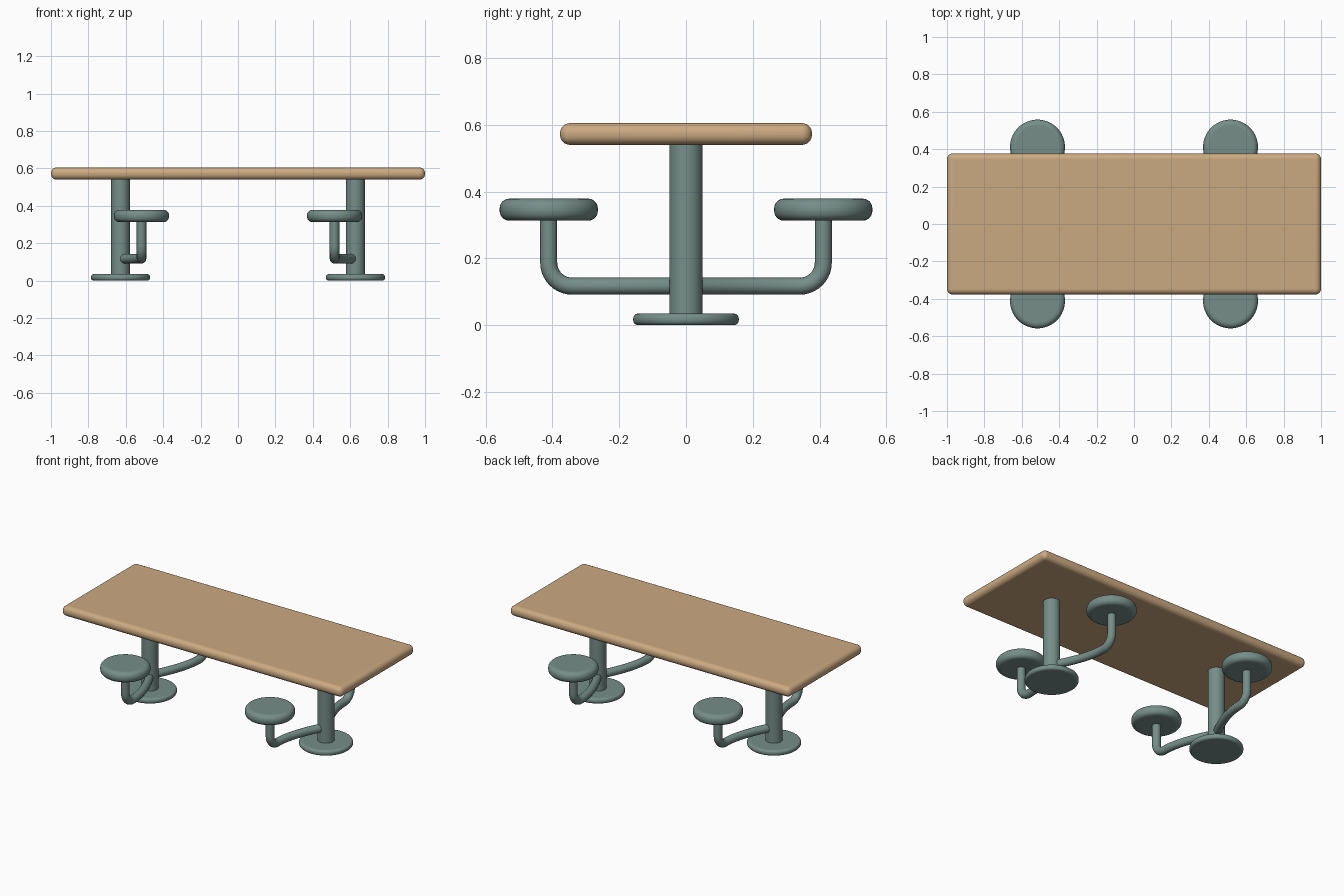
import bpy, math
from mathutils import Vector

if "Cube" in bpy.data.objects:
    bpy.data.objects.remove(bpy.data.objects["Cube"])

def material(name, color):
    m = bpy.data.materials.new(name)
    m.diffuse_color = color
    m.use_nodes = True
    m.node_tree.nodes["Principled BSDF"].inputs["Base Color"].default_value = m.diffuse_color
    return m

WOOD = material("wood", (0.60, 0.40, 0.22, 1))
STEEL = material("painted_steel", (0.18, 0.27, 0.25, 1))

def finish(ob, name, mat, bevel=0, segments=6):
    ob.name = name
    ob.data.materials.append(mat)
    if bevel:
        mod = ob.modifiers.new("round_edges", 'BEVEL')
        mod.width, mod.segments = bevel, segments
        mod.limit_method, mod.angle_limit = 'ANGLE', math.radians(40)
    bpy.ops.object.shade_smooth_by_angle(angle=math.radians(35))
    return ob

def disc(name, x, y, z0, z1, r, bevel=0, verts=64):
    bpy.ops.mesh.primitive_cylinder_add(vertices=verts, radius=r, depth=z1 - z0,
                                        location=(x, y, (z0 + z1) / 2))
    return finish(bpy.context.object, name, STEEL, bevel)

def arm_path(sx, sy):
    pts = []
    # sweep out of the post, curving toward the seat
    a, b, c = Vector((0.628, 0)), Vector((0.516, 0.20)), Vector((0.516, 0.341))
    for i in range(17):
        t = i / 16
        p = a * (1 - t) ** 2 + b * 2 * t * (1 - t) + c * t * t
        pts.append((p.x, p.y, 0.117))
    # elbow up to the seat
    r = 0.07
    for i in range(1, 11):
        w = math.pi / 2 * i / 10
        pts.append((0.516, 0.341 + r * math.sin(w), 0.117 + r - r * math.cos(w)))
    pts.append((0.516, 0.411, 0.335))
    return [(sx * x, sy * y, z) for x, y, z in pts]

def arm(name, sx, sy):
    cu = bpy.data.curves.new(name, 'CURVE')
    cu.dimensions = '3D'
    cu.bevel_depth, cu.bevel_resolution = 0.0255, 6
    cu.use_fill_caps = True
    pts = arm_path(sx, sy)
    sp = cu.splines.new('POLY')
    sp.points.add(len(pts) - 1)
    for q, p in zip(sp.points, pts):
        q.co = (*p, 1)
    ob = bpy.data.objects.new(name, cu)
    bpy.context.collection.objects.link(ob)
    bpy.ops.object.select_all(action='DESELECT')
    ob.select_set(True)
    bpy.context.view_layer.objects.active = ob
    bpy.ops.object.convert(target='MESH')
    finish(bpy.context.object, name, STEEL)

# table top
bpy.ops.mesh.primitive_cube_add(size=1, location=(0, 0, 0.5725))
top = bpy.context.object
top.scale = (2, 0.754, 0.065)
bpy.ops.object.transform_apply(location=False, rotation=False, scale=True)
finish(top, "table_top", WOOD, 0.03, 8)

for sx, side in ((-1, "left"), (1, "right")):
    # pedestal
    disc(f"{side}_base", sx * 0.628, 0, 0, 0.035, 0.158, 0.015)
    disc(f"{side}_post", sx * 0.628, 0, 0.02, 0.555, 0.05)
    # seats on their arms
    for sy, end in ((-1, "front"), (1, "back")):
        arm(f"{end}_{side}_arm", sx, sy)
        disc(f"{end}_{side}_seat", sx * 0.516, sy * 0.411, 0.313, 0.379, 0.147, 0.029)
